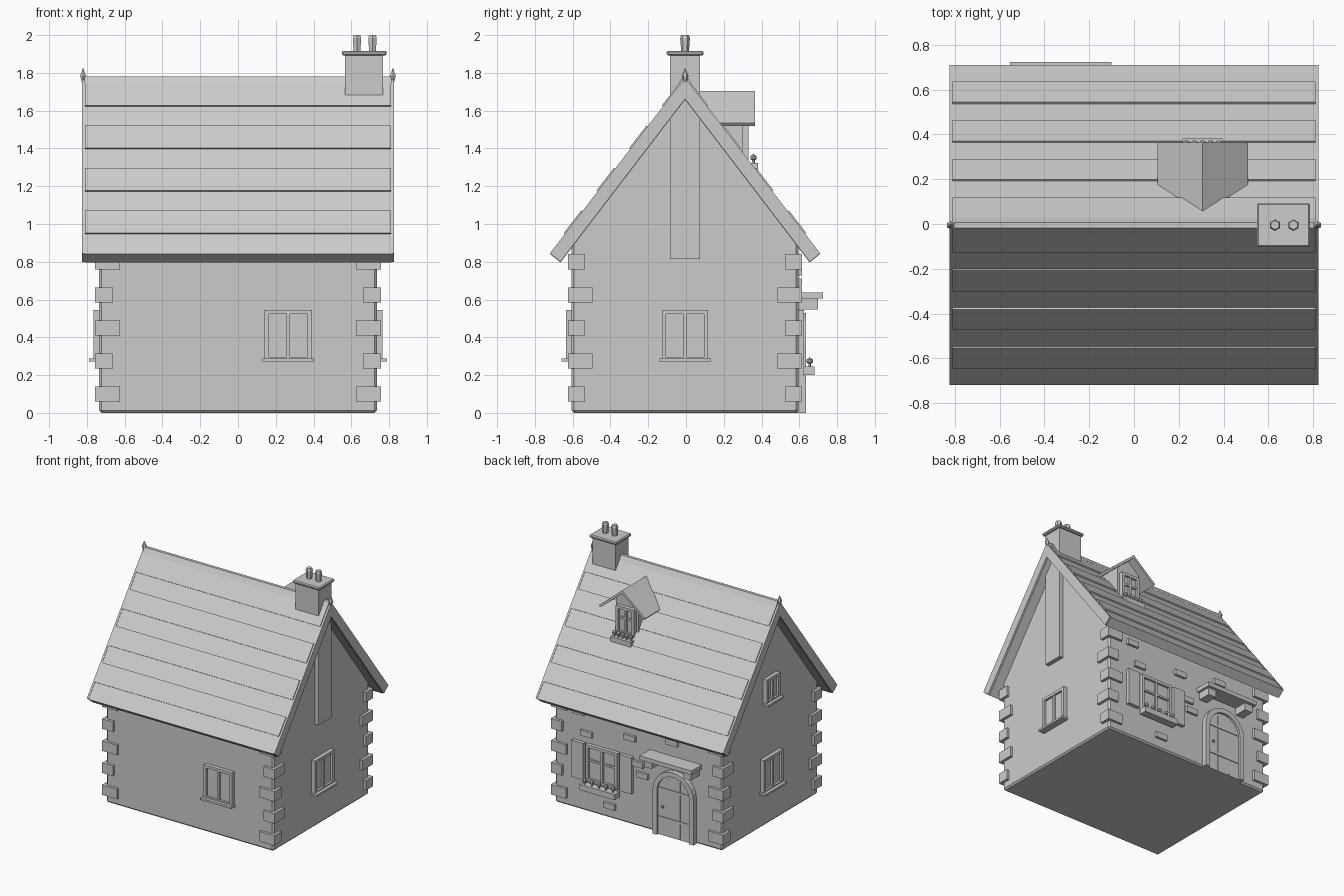
import bpy, bmesh, math
from mathutils import Matrix, Vector

cube = bpy.data.objects.get("Cube")
if cube:
    bpy.data.objects.remove(cube)

stone = bpy.data.materials.new("plain_grey")
stone.use_nodes = True
GREY = (0.6, 0.6, 0.6, 1)
stone.diffuse_color = GREY
stone.node_tree.nodes["Principled BSDF"].inputs["Base Color"].default_value = GREY

CY = -0.005          # ridge line in y
SLOPE = 1.3          # main roof pitch
RIDGE = 1.775
WX, WY = 0.735, 0.6  # half sizes of the walls


def finish(name, bm, matrix=None):
    if matrix:
        bm.transform(matrix)
    bmesh.ops.recalc_face_normals(bm, faces=bm.faces)
    mesh = bpy.data.meshes.new(name)
    bm.to_mesh(mesh)
    bm.free()
    mesh.materials.append(stone)
    obj = bpy.data.objects.new(name, mesh)
    bpy.context.collection.objects.link(obj)
    return obj


def box(name, x, y, z, matrix=None, bevel=0):
    """Box from (min, max) ranges."""
    bm = bmesh.new()
    bmesh.ops.create_cube(bm, size=1)
    for v in bm.verts:
        v.co = [r[0] if c < 0 else r[1] for c, r in zip(v.co, (x, y, z))]
    if bevel:
        bmesh.ops.bevel(bm, geom=bm.edges[:], offset=bevel, segments=1, affect='EDGES')
    return finish(name, bm, matrix)


def prism(name, pts, axis, a, b):
    """Extrude a (horizontal, z) profile along x or y."""
    bm = bmesh.new()
    place = (lambda p, t: (t, p[0], p[1])) if axis == "x" else (lambda p, t: (p[0], t, p[1]))
    face = bm.faces.new([bm.verts.new(place(p, a)) for p in pts])
    out = bmesh.ops.extrude_face_region(bm, geom=[face])
    move = Vector(place((0, 0), b - a))
    bmesh.ops.translate(bm, vec=move, verts=[v for v in out["geom"] if isinstance(v, bmesh.types.BMVert)])
    return finish(name, bm)


def lathe(name, profile, x, y, sides):
    """Stack of (radius, z) rings with flat sides."""
    bm = bmesh.new()
    for (r0, z0), (r1, z1) in zip(profile, profile[1:]):
        at = Matrix.Translation((x, y, (z0 + z1) / 2))
        bmesh.ops.create_cone(bm, cap_ends=True, segments=sides, radius1=r0,
                              radius2=r1, depth=z1 - z0, matrix=at)
    return finish(name, bm)


def window(name, x, y, z, w, h, turn=0, sill=True, bar=False):
    """Framed window, facing -y before turning; z is the bottom."""
    m = Matrix.Translation((x, y, z)) @ Matrix.Rotation(math.radians(turn), 4, "Z")
    s, t = w / 2, 0.022
    box(name + "_glass", (-s, s), (-0.012, 0.02), (0, h), m)
    for k in (-1, 1):
        e = k * (s - t / 2)
        box(name + "_jamb", (e - t / 2, e + t / 2), (-0.031, 0.02), (0, h), m)
    for zz in (0, h - t):
        box(name + "_rail", (-s, s), (-0.03, 0.02), (zz, zz + t), m)
    box(name + "_mullion", (-0.01, 0.01), (-0.027, 0), (0, h), m)
    if bar:
        box(name + "_glazing_bar", (-s, s), (-0.025, 0), (h * 0.55, h * 0.55 + 0.015), m)
    if sill:
        box(name + "_sill", (-s - 0.012, s + 0.012), (-0.055, 0.02), (-0.004, 0.012), m)


def flower_box(name, x, w, y, z):
    box(name, (x - w / 2, x + w / 2), (y - 0.06, y), (z, z + 0.045))
    for i in range(5):
        fx = x + w * (i - 2) * 0.2
        lathe(name + "_stem", [(0.008, z + 0.04), (0.008, z + 0.07)], fx, y - 0.025, 5)
        bm = bmesh.new()
        bmesh.ops.create_icosphere(bm, subdivisions=1, radius=0.019,
                                   matrix=Matrix.Translation((fx, y - 0.025, z + 0.075)))
        finish(name + "_flower", bm)


# Walls and gables
box("walls", (-WX, WX), (CY - WY, CY + WY), (0, 0.947), bevel=0.012)
prism("gable_walls", [(CY - 0.57, 0.935), (CY + 0.57, 0.935), (CY, 1.67)], "x", -WX, WX)

# Corner stones, alternating long and short
for sx in (-1, 1):
    for sy in (-1, 1):
        for i in range(5):
            lx, ly = (0.132, 0.09) if i % 2 == 0 else (0.095, 0.13)
            z = 0.06 + 0.175 * i
            xs = sorted((sx * 0.757, sx * (0.757 - lx)))
            ys = sorted((CY + sy * 0.62, CY + sy * (0.62 - ly)))
            box("corner_stone", xs, ys, (z, z + 0.08))


# Main roof with raised gable boards
def roof_profile(drop):
    half = [(0.715, 0.845), (0.66, 0.80)]
    right = [(CY + d, z - drop) for d, z in half]
    left = [(CY - d, z - drop) for d, z in reversed(half)]
    return [(CY, RIDGE - drop)] + right + [(CY, 1.662 - drop)] + left


prism("roof", roof_profile(0.004), "x", -0.812, 0.812)
for s in (-1, 1):
    prism("gable_board", roof_profile(0), "x", s * 0.81, s * 0.825)

# Raised tile courses
norm = Vector((SLOPE, 1)).normalized()
for s in (-1, 1):
    for i in range(4):
        d0 = 0.025 + 0.173 * i
        pts = []
        for d, h in ((d0, -0.02), (d0 + 0.092, -0.02), (d0 + 0.092, 0.007), (d0, 0.007)):
            p = Vector((d, RIDGE - SLOPE * d)) + norm * h
            pts.append((CY + s * p.x, p.y))
        prism("tile_course", pts, "x", -0.81, 0.81)
prism("ridge_cap", [(CY - 0.035, 1.742), (CY + 0.035, 1.742), (CY + 0.012, 1.782),
                    (CY - 0.012, 1.782)], "x", -0.812, 0.812)
for s in (-1, 1):
    lathe("finial", [(0.008, 1.75), (0.018, 1.785), (0.001, 1.825)], s * 0.82, CY, 6)

# Chimney
box("chimney_stack", (0.567, 0.768), (CY - 0.08, CY + 0.08), (0.815, 1.9))
box("chimney_cap", (0.55, 0.787), (CY - 0.098, CY + 0.098), (1.893, 1.917), bevel=0.007)
for x in (0.63, 0.712):
    lathe("chimney_pot", [(0.02, 1.91), (0.026, 1.985), (0.02, 2.0)], x, CY, 6)

# Plain windows
window("front_window", 0.266, CY - WY, 0.275, 0.25, 0.27)
window("right_window", WX, CY, 0.275, 0.245, 0.27, 90)
window("left_window", -WX, CY, 0.275, 0.245, 0.27, -90)
window("left_attic_window", -WX, CY, 0.97, 0.17, 0.2, -90)

# Back window with shutters and flowers
BACK = CY + WY
window("back_window", 0.307, BACK, 0.255, 0.28, 0.29, 180, sill=False, bar=True)
for x in (0.52, 0.095):
    box("shutter", (x - 0.052, x + 0.052), (BACK - 0.01, BACK + 0.03), (0.255, 0.545))
flower_box("window_flower_box", 0.307, 0.31, 0.68, 0.2)

# Dormer
DX = 0.307
prism("dormer_walls", [(DX - 0.1, 1.36), (DX + 0.1, 1.36), (DX + 0.1, 1.6),
                       (DX, 1.685), (DX - 0.1, 1.6)], "y", 0.1, 0.3)
prism("dormer_roof", [(DX, 1.705), (DX + 0.202, 1.535), (DX + 0.19, 1.52), (DX, 1.68),
                      (DX - 0.19, 1.52), (DX - 0.202, 1.535)], "y", 0.05, 0.365)
window("dormer_window", DX, 0.3, 1.335, 0.16, 0.22, 180, sill=False, bar=True)
flower_box("dormer_flower_box", DX, 0.18, 0.382, 1.277)


# Arched door
def arch(cx, r, top, base=0.0):
    rise = [math.pi * i / 12 for i in range(13)]
    curve = [(cx + r * math.cos(a), top - r + r * math.sin(a)) for a in rise]
    return [(cx + r, base)] + curve + [(cx - r, base)]


DOOR = -0.33
prism("door", arch(DOOR, 0.15, 0.5), "y", BACK - 0.02, BACK + 0.022)
prism("door_frame", arch(DOOR, 0.18, 0.53) + arch(DOOR, 0.142, 0.492)[::-1],
      "y", BACK - 0.02, BACK + 0.04)
for x in (-0.05, 0.05):
    box("plank_strip", (DOOR + x - 0.004, DOOR + x + 0.004), (BACK, BACK + 0.026), (0.01, 0.46))
for z in (0.13, 0.36):
    box("door_strap", (DOOR - 0.14, DOOR + 0.14), (BACK, BACK + 0.028), (z, z + 0.018))
bm = bmesh.new()
bmesh.ops.create_icosphere(bm, subdivisions=1, radius=0.013,
                           matrix=Matrix.Translation((DOOR + 0.1, BACK + 0.03, 0.23)))
finish("door_knob", bm)

# Door canopy on two brackets
box("canopy", (-0.555, -0.1), (BACK - 0.02, 0.724), (0.605, 0.638))
for x in (-0.5, -0.155):
    box("canopy_bracket", (x - 0.035, x + 0.035), (BACK - 0.02, 0.7), (0.548, 0.606))

# Loose stones showing on the back wall
for x, z in ((0.52, 0.78), (0.45, 0.62), (0.07, 0.69), (0.0, 0.5), (-0.04, 0.42),
             (0.25, 0.1), (-0.3, 0.75)):
    box("wall_stone", (x - 0.05, x + 0.05), (BACK - 0.02, BACK + 0.02), (z - 0.022, z + 0.022))
